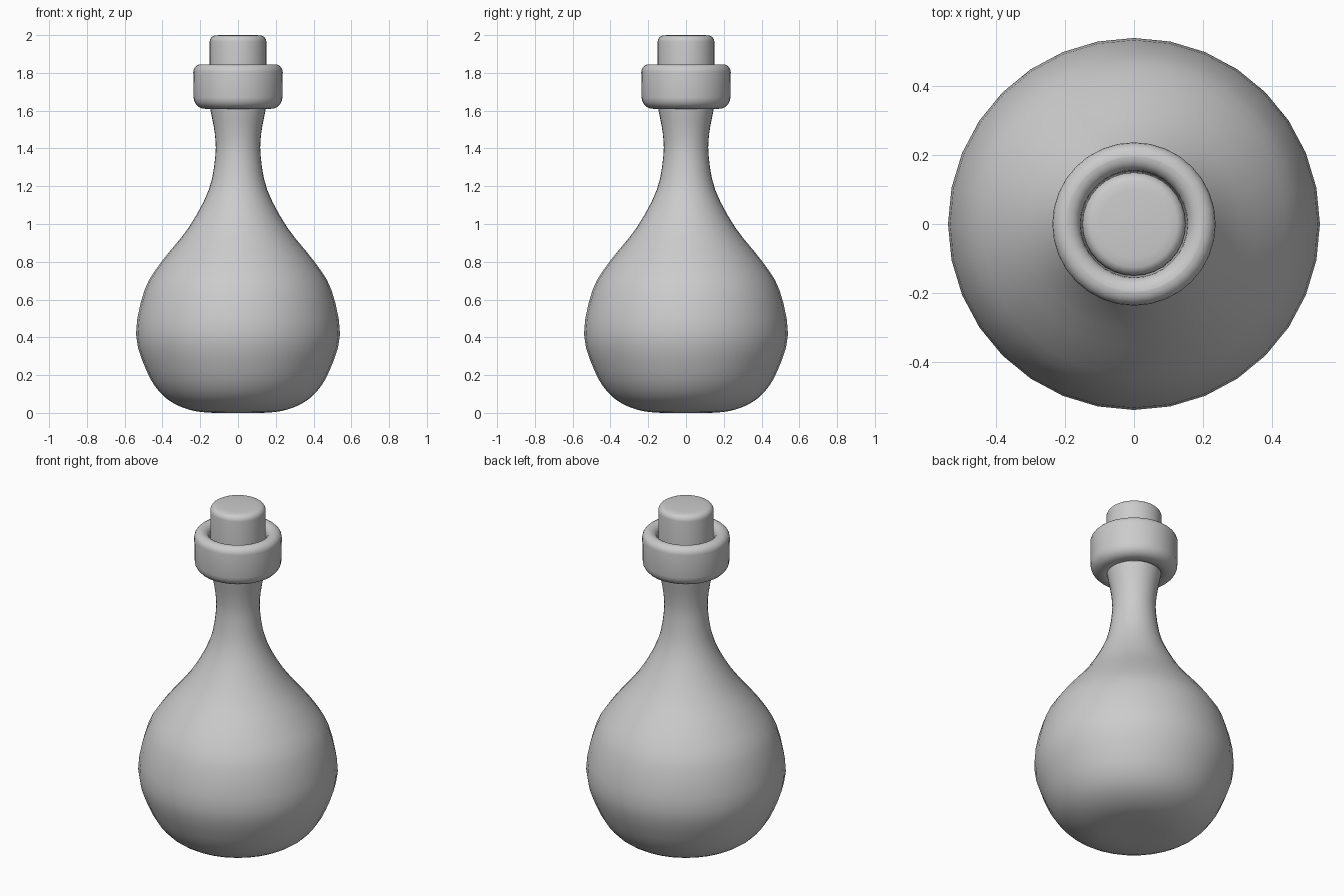
import bpy, bmesh, math

if "Cube" in bpy.data.objects:
    bpy.data.objects.remove(bpy.data.objects["Cube"])

SEGMENTS = 32


def curve_through(pts, steps):
    """Catmull-Rom curve through the profile points."""
    out = []
    for i in range(len(pts) - 1):
        p0, p1 = pts[max(i - 1, 0)], pts[i]
        p2, p3 = pts[i + 1], pts[min(i + 2, len(pts) - 1)]
        for s in range(steps):
            t = s / steps
            out.append(tuple(
                0.5 * (2 * b + (c - a) * t + (2 * a - 5 * b + 4 * c - d) * t * t
                       + (3 * b - a - 3 * c + d) * t ** 3)
                for a, b, c, d in zip(p0, p1, p2, p3)))
    return out + [pts[-1]]


def arc(cx, cz, r, a0, a1, n=5):
    """Points on a rounded profile corner, angles in degrees."""
    return [(cx + r * math.cos(math.radians(a0 + (a1 - a0) * i / n)),
             cz + r * math.sin(math.radians(a0 + (a1 - a0) * i / n)))
            for i in range(n + 1)]


def lathe(name, profile, closed=False):
    """Revolve (radius, height) points around z."""
    bm = bmesh.new()
    rings = []
    for r, z in profile:
        if r < 1e-5:
            rings.append([bm.verts.new((0, 0, z))] * SEGMENTS)
        else:
            rings.append([bm.verts.new((r * math.cos(2 * math.pi * k / SEGMENTS),
                                        r * math.sin(2 * math.pi * k / SEGMENTS), z))
                          for k in range(SEGMENTS)])
    pairs = list(zip(rings, rings[1:]))
    if closed:
        pairs.append((rings[-1], rings[0]))
    for low, high in pairs:
        for k in range(SEGMENTS):
            j = (k + 1) % SEGMENTS
            corners = list(dict.fromkeys((low[k], low[j], high[j], high[k])))
            bm.faces.new(corners)
    bmesh.ops.recalc_face_normals(bm, faces=bm.faces)
    mesh = bpy.data.meshes.new(name)
    bm.to_mesh(mesh)
    bm.free()
    mesh.shade_smooth()
    obj = bpy.data.objects.new(name, mesh)
    bpy.context.collection.objects.link(obj)
    return obj


# Pear-shaped flask with a slim, slightly flared neck
body = curve_through([(0.13, 0.0), (0.23, 0.01), (0.33, 0.045), (0.415, 0.11),
                      (0.485, 0.225), (0.54, 0.415), (0.495, 0.65), (0.405, 0.80),
                      (0.262, 0.98), (0.155, 1.18), (0.12, 1.36), (0.123, 1.48),
                      (0.145, 1.60), (0.15, 1.64)], 3)
lathe("flask_body", [(0, 0.004)] + body + [(0, 1.64)])

# Thick rounded collar around the mouth
collar = (arc(0.175, 1.67, 0.06, -90, 0) + arc(0.197, 1.805, 0.04, 0, 90)
          + arc(0.197, 1.803, 0.042, 90, 180) + [(0.153, 1.74), (0.135, 1.61)])
lathe("collar", collar, closed=True)

# Cork stopper with a rounded top rim
stopper = [(0, 1.62), (0.14, 1.62), (0.15, 1.64), (0.15, 1.80)]
stopper += arc(0.117, 1.965, 0.033, 0, 75) + [(0.10, 2.0), (0, 2.0)]
lathe("stopper", stopper)
